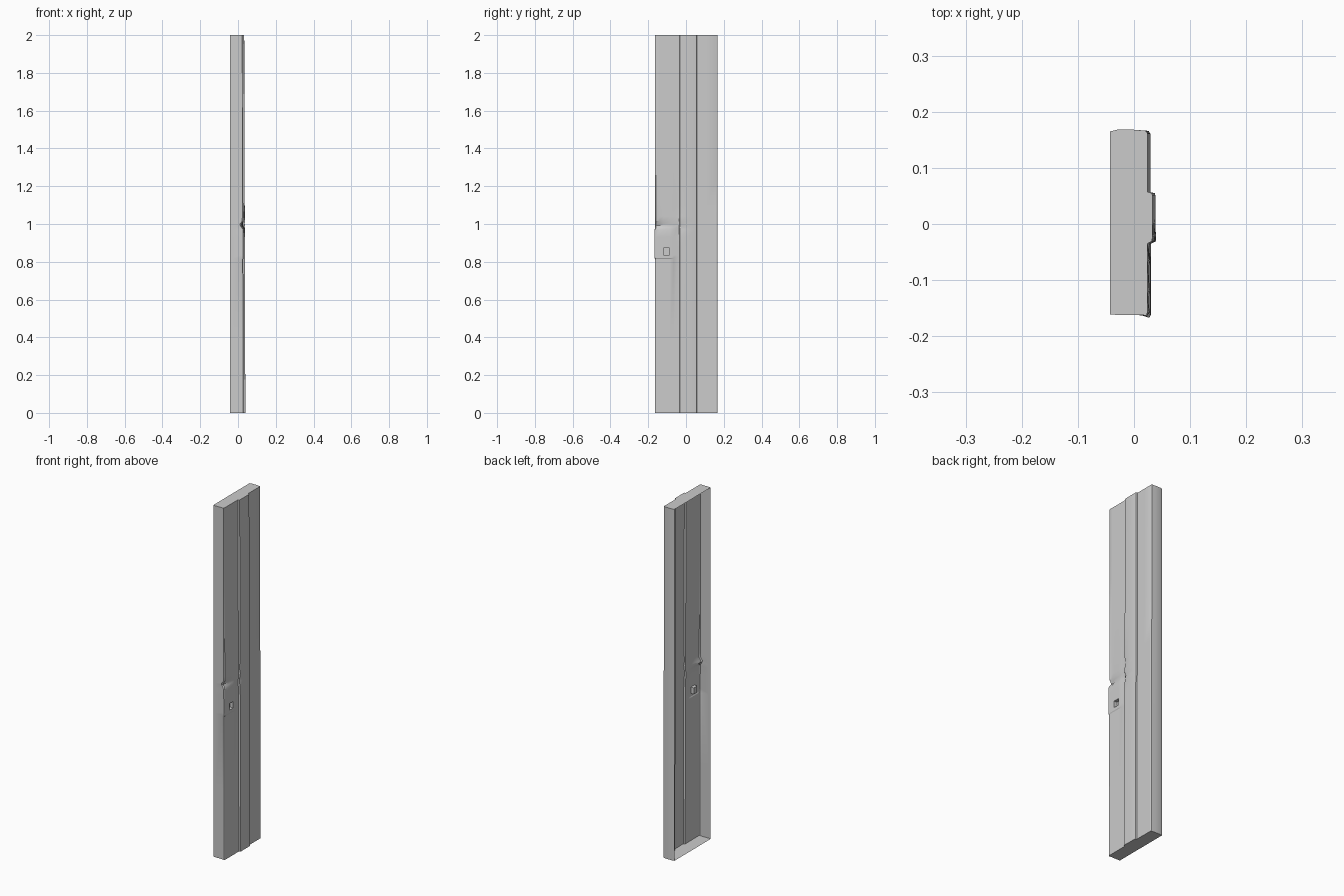
import bpy, bmesh, math, random
random.seed(4)

# Cross-section: (y, x at the bottom, x at the top), from the -y wall round to the +y wall
PROFILE = [(-0.161, -0.043, -0.043), (-0.162, -0.03, -0.03), (-0.162, 0.012, 0.01),
           (-0.163, 0.027, 0.022), (-0.158, 0.030, 0.024), (-0.140, 0.030, 0.024),
           (-0.120, 0.030, 0.024), (-0.085, 0.030, 0.024), (-0.065, 0.030, 0.024),
           (-0.048, 0.030, 0.024), (-0.035, 0.030, 0.024), (-0.031, 0.039, 0.032),
           (-0.022, 0.039, 0.033), (0.010, 0.038, 0.033), (0.051, 0.038, 0.033),
           (0.055, 0.037, 0.032), (0.057, 0.029, 0.024), (0.110, 0.029, 0.024),
           (0.161, 0.029, 0.024), (0.166, 0.026, 0.022), (0.168, 0.0, 0.0),
           (0.168, -0.03, -0.03), (0.165, -0.043, -0.043)]
LEVELS = [0, 0.4, 0.815, 0.82, 0.835, 0.875, 0.93, 0.97, 0.982, 0.992,
          1.002, 1.015, 1.04, 1.1, 1.25, 1.6, 2.0]


def shell_point(i, z):
    y, low, high = PROFILE[i]
    t = z / 2
    x = low + (high - low) * t
    left_panel = 3 <= i <= 10
    # slightly raised lock plate
    if 3 <= i <= 8 and 0.82 <= z <= 0.975:
        x += 0.0025
        if i <= 4:
            y -= 0.004
    # crumpled crease across the left panel
    if left_panel:
        fold = math.exp(-((z - 0.995) / 0.012) ** 2)
        x -= fold * max(0.002, 0.014 * (1 - (y + 0.163) / 0.08))
        if 0.98 < z < 1.3:
            x += 0.0018 * (-1) ** i * (1.3 - z) / 0.3
    # dented rib edge
    if 9 <= i <= 12 and 0.96 < z < 1.05:
        x += random.uniform(-0.005, 0.002)
        y += random.uniform(-0.003, 0.003)
    return x, y, z


# Open-backed panel shell
bm = bmesh.new()
rows = [[bm.verts.new(shell_point(i, z)) for i in range(len(PROFILE))] for z in LEVELS]
lock_face = None
for r in range(len(LEVELS) - 1):
    for i in range(len(PROFILE) - 1):
        face = bm.faces.new((rows[r][i], rows[r][i + 1], rows[r + 1][i + 1], rows[r + 1][i]))
        if LEVELS[r] == 0.835 and PROFILE[i][0] == -0.120:
            lock_face = face
bm.faces.new(rows[0][::-1])
bm.faces.new(rows[-1])
bm.normal_update()

# Square lock recess pushed into the plate
bmesh.ops.inset_individual(bm, faces=[lock_face], thickness=0.002, depth=0)
bmesh.ops.inset_individual(bm, faces=[lock_face], thickness=0.001, depth=-0.018)

mesh = bpy.data.meshes.new("door_panel")
bm.to_mesh(mesh)
bm.free()
panel = bpy.data.objects.new("door_panel", mesh)
bpy.context.collection.objects.link(panel)
bpy.context.view_layer.objects.active = panel
panel.select_set(True)
bpy.ops.object.shade_smooth_by_angle(angle=math.radians(25))
